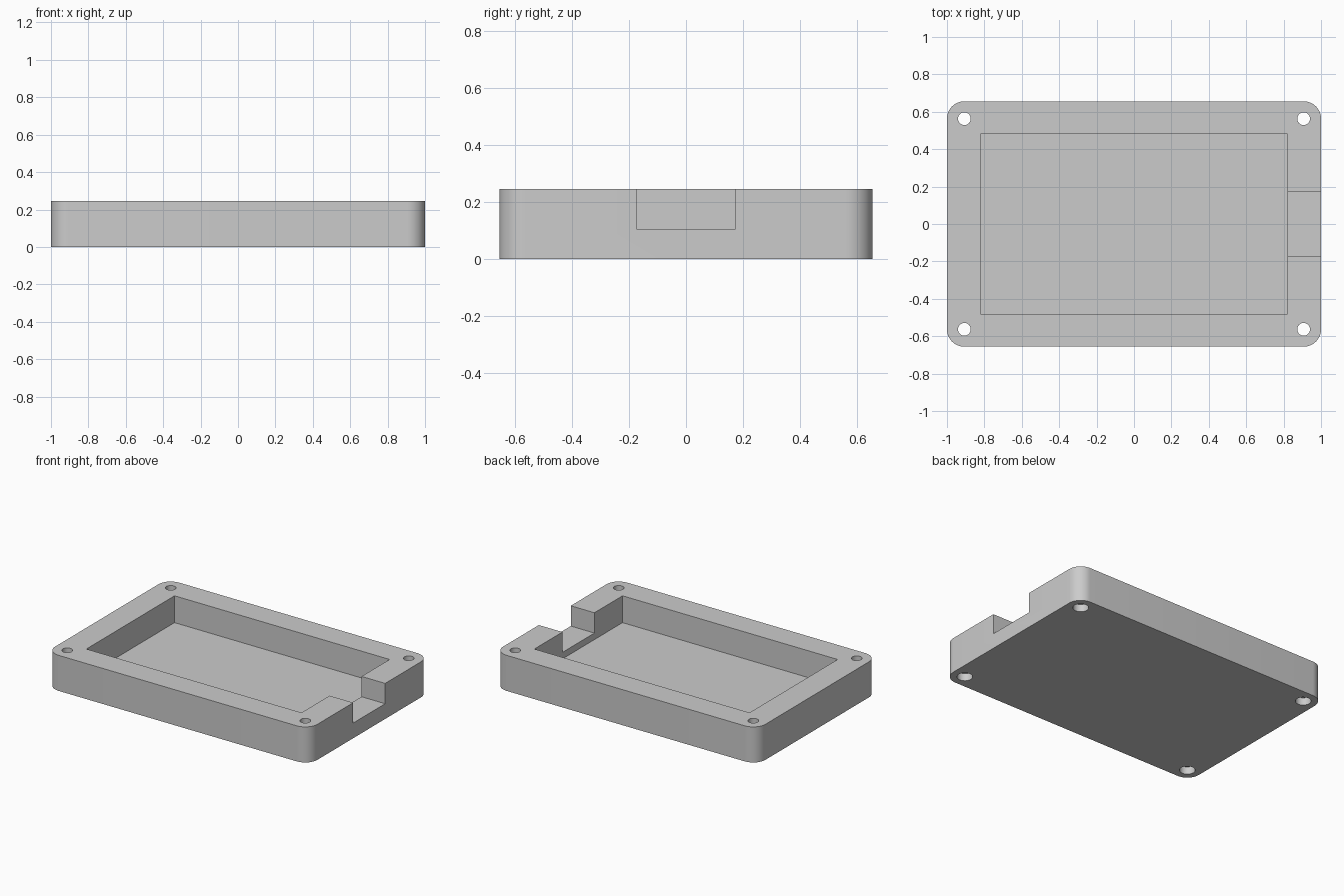
import bpy
import bmesh
import math

cube = bpy.data.objects.get("Cube")
if cube:
    bpy.data.objects.remove(cube, do_unlink=True)

HALF_X, HALF_Y, HEIGHT = 1.0, 0.656, 0.245
CORNER = 0.093
POCKET_X, POCKET_Y, FLOOR = 0.82, 0.48, 0.06
NOTCH_Y, NOTCH_Z = 0.174, 0.105
HOLE_R, BORE_R, BORE_DEPTH = 0.034, 0.049, 0.052
ABOVE = 0.4

grey = bpy.data.materials.new("grey_plastic")
grey.use_nodes = True
colour = (0.6, 0.6, 0.6, 1)
grey.diffuse_color = colour
grey.node_tree.nodes["Principled BSDF"].inputs["Base Color"].default_value = colour


def finish(name, bm):
    mesh = bpy.data.meshes.new(name)
    bm.to_mesh(mesh)
    bm.free()
    mesh.materials.append(grey)
    obj = bpy.data.objects.new(name, mesh)
    bpy.context.collection.objects.link(obj)
    return obj


def box(name, low, high, radius=0):
    """Box between two corners, with optional rounded vertical edges."""
    bm = bmesh.new()
    bmesh.ops.create_cube(bm, size=1)
    for v in bm.verts:
        v.co = [high[i] if v.co[i] > 0 else low[i] for i in range(3)]
    if radius:
        upright = [e for e in bm.edges
                   if abs(e.verts[0].co.z - e.verts[1].co.z) > 0.01]
        bmesh.ops.bevel(bm, geom=upright, offset=radius, segments=12,
                        profile=0.5, affect='EDGES')
    return finish(name, bm)


def cylinder(name, x, y, radius, low, high):
    bm = bmesh.new()
    bmesh.ops.create_cone(bm, cap_ends=True, segments=48, radius1=radius,
                          radius2=radius, depth=high - low)
    bmesh.ops.translate(bm, verts=bm.verts, vec=(x, y, (low + high) / 2))
    return finish(name, bm)


# Rounded block
tray = box("enclosure_tray", (-HALF_X, -HALF_Y, 0), (HALF_X, HALF_Y, HEIGHT), CORNER)

# Pocket and the cable notch in the left wall
cutters = [
    box("pocket_cutter", (-POCKET_X, -POCKET_Y, FLOOR), (POCKET_X, POCKET_Y, ABOVE)),
    box("notch_cutter", (0.5, -NOTCH_Y, NOTCH_Z), (1.2, NOTCH_Y, ABOVE)),
]

# Corner screw holes, counterbored from below
for sx in (-1, 1):
    for sy in (-1, 1):
        x, y = sx * (HALF_X - CORNER), sy * (HALF_Y - CORNER)
        cutters.append(cylinder("screw_hole_cutter", x, y, HOLE_R, -0.1, ABOVE))
        cutters.append(cylinder("counterbore_cutter", x, y, BORE_R, -0.1, BORE_DEPTH))

# Apply the cuts, then drop the cutters
bpy.ops.object.select_all(action='DESELECT')
bpy.context.view_layer.objects.active = tray
tray.select_set(True)
for cutter in cutters:
    cutter.hide_render = True
    cut = tray.modifiers.new(cutter.name, 'BOOLEAN')
    cut.operation = 'DIFFERENCE'
    cut.solver = 'EXACT'
    cut.object = cutter
    bpy.ops.object.modifier_apply(modifier=cut.name)
    bpy.data.objects.remove(cutter, do_unlink=True)

bpy.ops.object.shade_smooth_by_angle(angle=math.radians(30))
